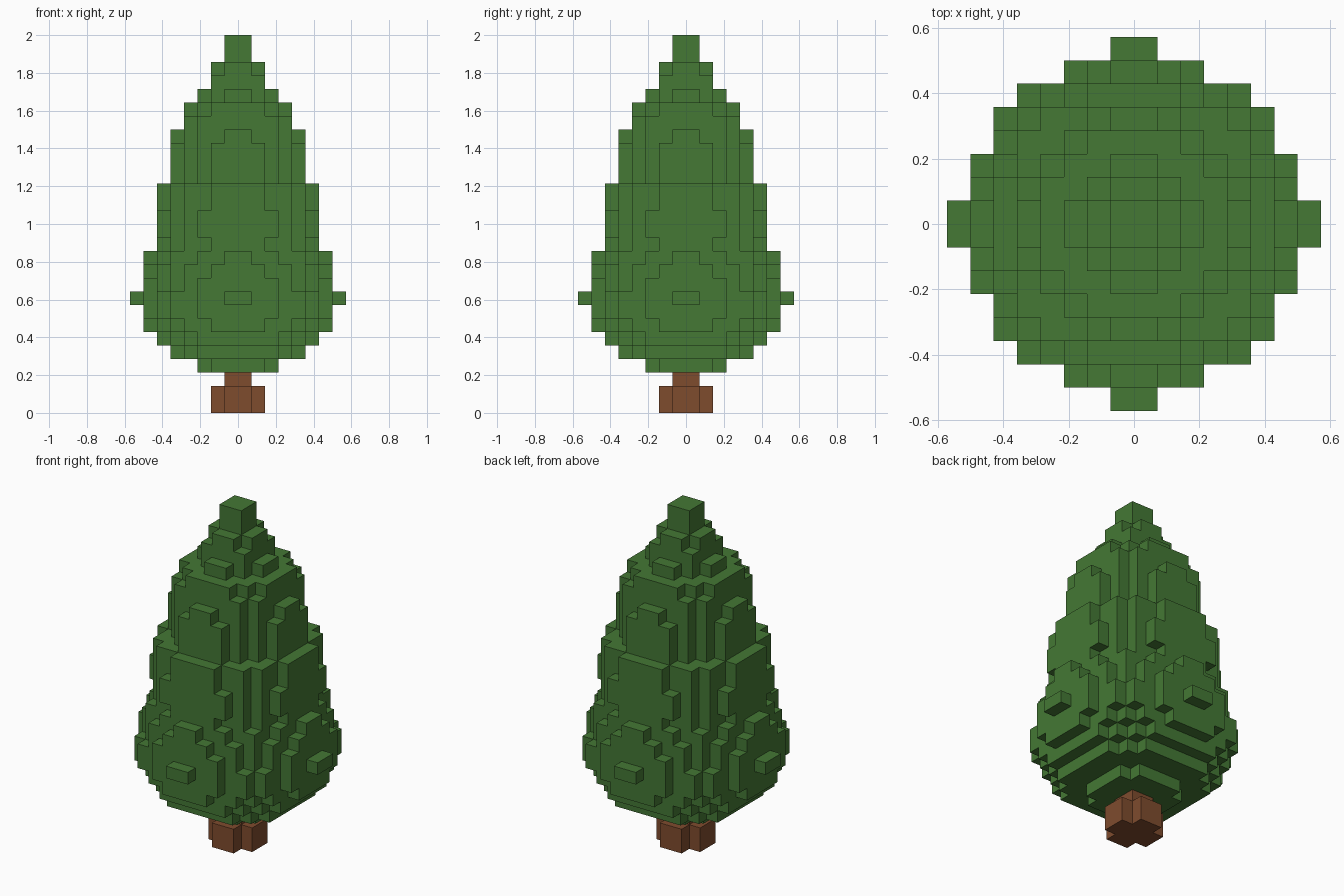
import bpy
import bmesh
import math

if "Cube" in bpy.data.objects:
    bpy.data.objects.remove(bpy.data.objects["Cube"], do_unlink=True)

UNIT = 2.0 / 28  # block size: the tree is 28 blocks tall


def material(name, rgb):
    mat = bpy.data.materials.new(name)
    mat.use_nodes = True
    mat.diffuse_color = (*rgb, 1)
    mat.node_tree.nodes["Principled BSDF"].inputs["Base Color"].default_value = (*rgb, 1)
    return mat


def disc(layer, radius_sq):
    """Blocks of one round layer; a block fits if its outer corner is inside."""
    cells = set()
    for i in range(-8, 8):
        for j in range(-8, 8):
            a, b = max(i + 1, -i), max(j + 1, -j)
            if a * a + b * b <= radius_sq:
                cells.add((i, j, layer))
    return cells


def block_object(name, cells, mat):
    """Outer skin of a set of blocks, with coplanar faces merged."""
    bm = bmesh.new()
    verts = {}

    def vert(p):
        if p not in verts:
            verts[p] = bm.verts.new([c * UNIT for c in p])
        return verts[p]

    for cell in cells:
        for axis in range(3):
            u, v = (axis + 1) % 3, (axis + 2) % 3
            for side in (0, 1):
                near = list(cell)
                near[axis] += 2 * side - 1
                if tuple(near) in cells:
                    continue
                quad = []
                for du, dv in ((0, 0), (1, 0), (1, 1), (0, 1)):
                    p = list(cell)
                    p[axis] += side
                    p[u] += du
                    p[v] += dv
                    quad.append(vert(tuple(p)))
                bm.faces.new(quad if side else quad[::-1])
    bmesh.ops.dissolve_limit(bm, angle_limit=math.radians(1),
                             verts=bm.verts[:], edges=bm.edges[:])
    mesh = bpy.data.meshes.new(name)
    bm.to_mesh(mesh)
    bm.free()
    mesh.materials.append(mat)
    obj = bpy.data.objects.new(name, mesh)
    bpy.context.collection.objects.link(obj)


green = material("leaf green", (0.058, 0.188, 0.035))
brown = material("bark brown", (0.212, 0.072, 0.027))

# Trunk: cross-shaped foot and a thinner neck
trunk = disc(0, 5) | disc(1, 5) | disc(2, 2)
block_object("trunk", trunk, brown)

# Foliage: squared radius of each layer, from layer 3 upwards
RADII_SQ = [13, 34, 47, 54, 62, 62, 59, 54, 51, 42, 47, 47, 42,
            42, 30, 30, 30, 26, 25, 20, 10, 8, 5, 2, 2]
foliage = set()
for n, r in enumerate(RADII_SQ):
    foliage |= disc(n + 3, r)

# Small twig tips on the four sides of the widest layer
for end in (-8, 7):
    for k in (-1, 0):
        foliage |= {(end, k, 8), (k, end, 8)}
block_object("foliage", foliage, green)
